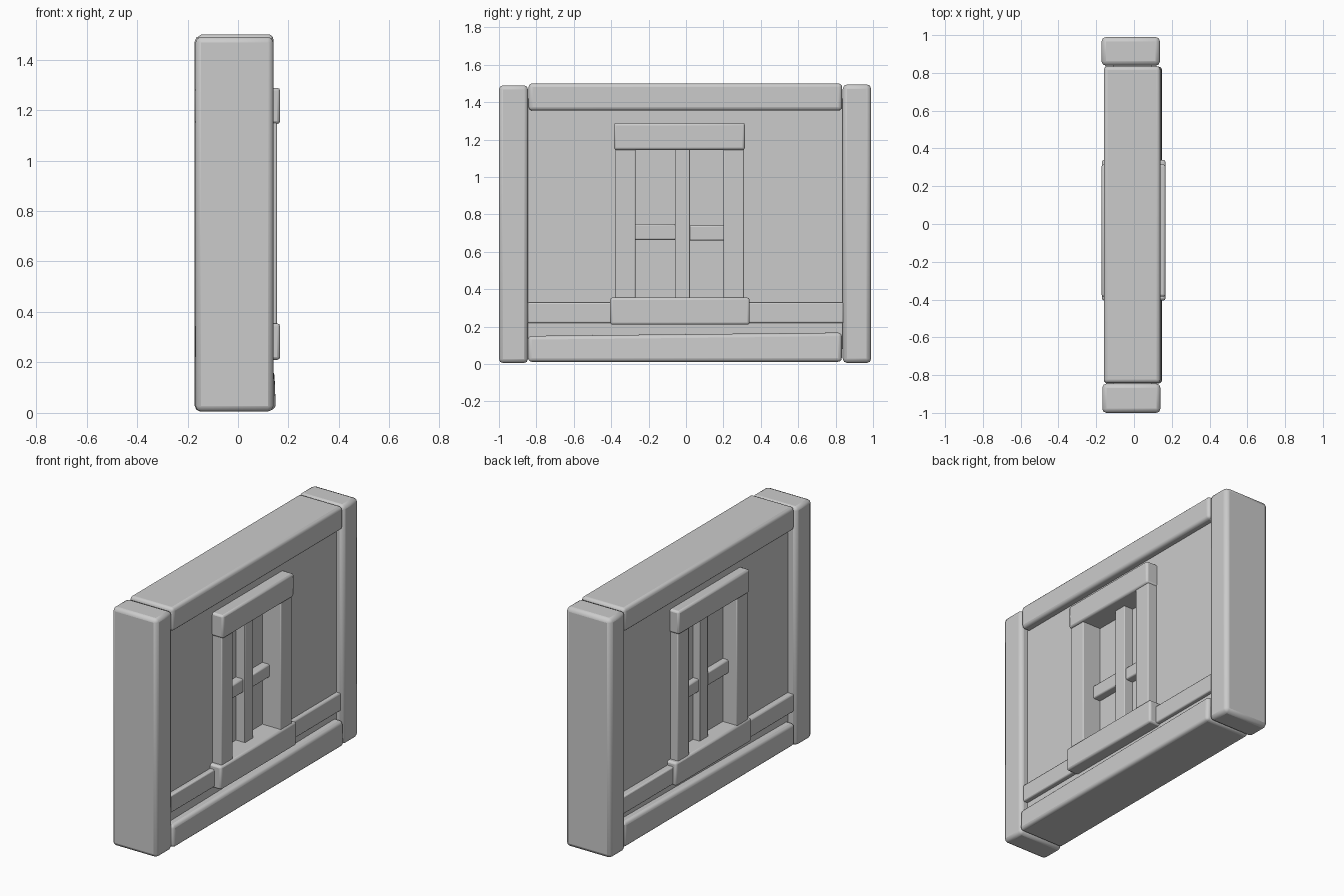
import bpy, bmesh

cube = bpy.data.objects.get("Cube")
if cube:
    bpy.data.objects.remove(cube, do_unlink=True)

grey = bpy.data.materials.new("plain grey")
grey.use_nodes = True
colour = (0.6, 0.6, 0.6, 1)
grey.diffuse_color = colour
grey.node_tree.nodes["Principled BSDF"].inputs["Base Color"].default_value = colour


def finish(name, bm, bevel=0, segments=2):
    """Turn a bmesh into a shaded object, optionally with rounded edges."""
    bmesh.ops.recalc_face_normals(bm, faces=bm.faces[:])
    mesh = bpy.data.meshes.new(name)
    bm.to_mesh(mesh)
    bm.free()
    mesh.materials.append(grey)
    obj = bpy.data.objects.new(name, mesh)
    bpy.context.collection.objects.link(obj)
    if bevel:
        mod = obj.modifiers.new("rounded edges", "BEVEL")
        mod.width = bevel
        mod.segments = segments
    bpy.ops.object.select_all(action="DESELECT")
    obj.select_set(True)
    bpy.context.view_layer.objects.active = obj
    bpy.ops.object.shade_smooth_by_angle(angle=0.6)
    return obj


def block(name, x, y, z, bevel=0.008, segments=2, rise=0, lean=0):
    """Box between (min, max) pairs; rise lifts the top at the far end,
    lean pushes the top inwards on the +x side."""
    bm = bmesh.new()
    bmesh.ops.create_cube(bm, size=1)
    for v in bm.verts:
        far, up, out = v.co.y > 0, v.co.z > 0, v.co.x > 0
        v.co = (x[out], y[far], z[up])
        if up and far:
            v.co.z += rise
        if up and out:
            v.co.x += lean
    return finish(name, bm, bevel, segments)


# Wall panel: a rectangular slab with a window opening
bm = bmesh.new()
outline = [(-0.86, 0.08), (0.86, 0.08), (0.86, 1.42), (-0.86, 1.42)]
opening = [(-0.3, 0.3), (0.25, 0.3), (0.25, 1.2), (-0.3, 1.2)]
rings = [[bm.verts.new((x, y, z)) for y, z in ring]
         for x, ring in ((-0.11, outline), (0.092, outline),
                         (0.092, opening), (-0.11, opening))]
for i, ring in enumerate(rings):
    after = rings[(i + 1) % 4]
    for j in range(4):
        k = (j + 1) % 4
        bm.faces.new((ring[j], ring[k], after[k], after[j]))
finish("wall_panel", bm)

# Heavy outer frame
block("front_post", (-0.168, 0.14), (-1, -0.845), (0.005, 1.49), 0.022)
block("back_post", (-0.172, 0.138), (0.838, 0.99), (0.005, 1.495), 0.024)
block("top_beam", (-0.16, 0.14), (-0.842, 0.835), (1.355, 1.5), 0.02, 3)
block("bottom_beam", (-0.16, 0.15), (-0.845, 0.833), (0.012, 0.15), 0.02, 3,
      rise=0.018, lean=-0.006)

# Low rail running behind the sill
block("low_rail", (-0.15, 0.12), (-0.85, 0.845), (0.218, 0.328), 0.008)

# Window surround, running through the wall
block("window_sill", (-0.17, 0.167), (-0.405, 0.34), (0.21, 0.355), 0.012)
block("window_lintel", (-0.172, 0.167), (-0.385, 0.315), (1.145, 1.288), 0.012)
for name, y in (("front", (-0.38, -0.27)), ("back", (0.2, 0.31))):
    block(name + "_window_jamb", (-0.162, 0.155), y, (0.3, 1.2), 0.006)

# Window pane and bars
block("window_pane", (-0.065, 0.028), (-0.3, 0.25), (0.3, 1.2), 0)
block("window_mullion", (-0.11, 0.09), (-0.06, 0.022), (0.3, 1.2), 0.004)
block("front_crossbar", (-0.103, 0.077), (-0.28, -0.05), (0.664, 0.748), 0.008)
block("back_crossbar", (-0.103, 0.077), (0.01, 0.21), (0.66, 0.74), 0.008)
